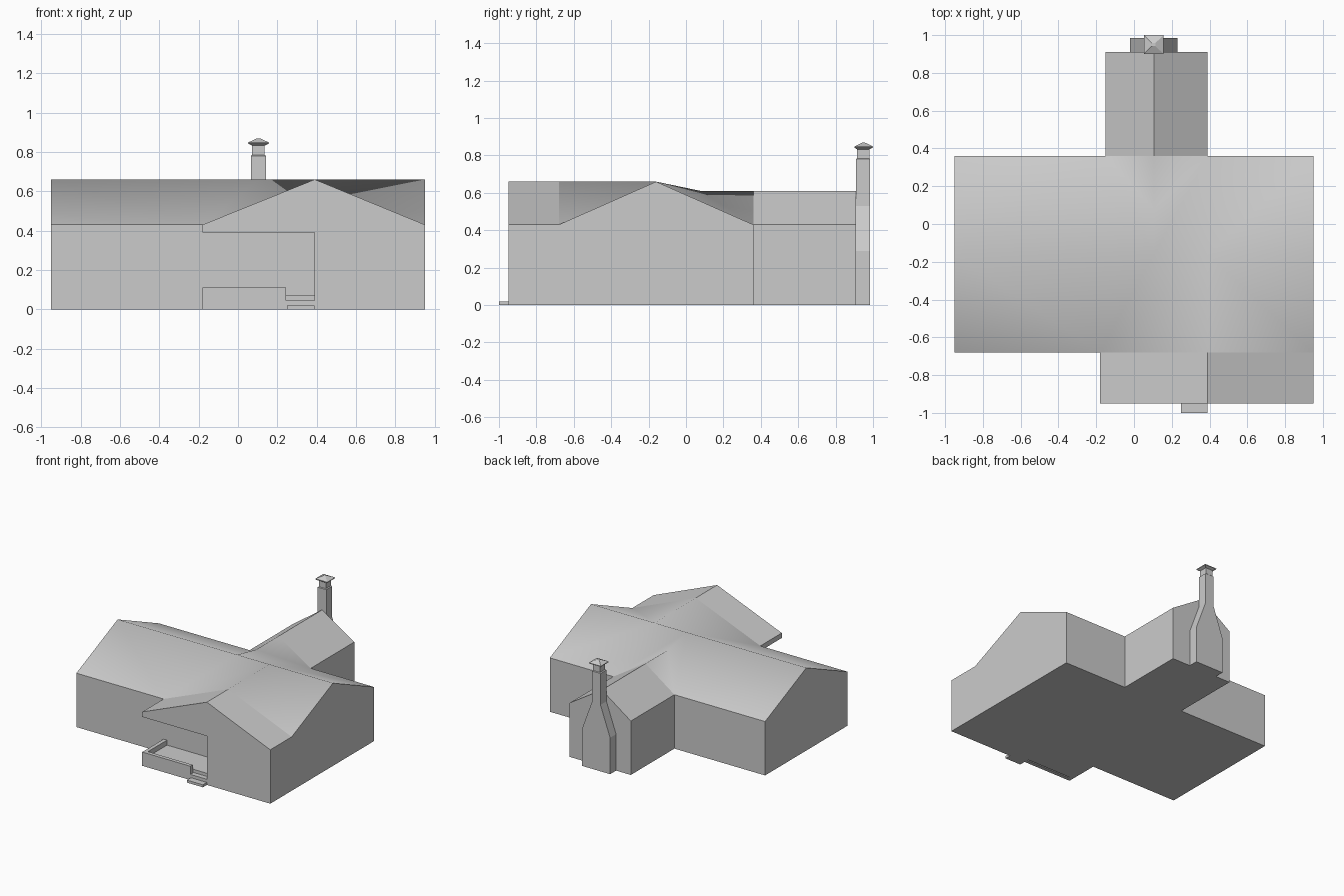
import bpy, bmesh

if "Cube" in bpy.data.objects:
    bpy.data.objects.remove(bpy.data.objects["Cube"])


def make(name, verts, faces, smooth=0):
    """Mesh object from points and faces; the first `smooth` faces shade smooth."""
    me = bpy.data.meshes.new(name)
    me.from_pydata(verts, [], faces)
    bm = bmesh.new()
    bm.from_mesh(me)
    bm.faces.ensure_lookup_table()
    for f in bm.faces[:smooth]:
        f.smooth = True
    bmesh.ops.recalc_face_normals(bm, faces=bm.faces)
    bm.to_mesh(me)
    bm.free()
    ob = bpy.data.objects.new(name, me)
    bpy.context.collection.objects.link(ob)
    return ob


def loft(name, rings):
    """Closed solid through rectangular rings (x0, x1, y0, y1, z)."""
    verts, faces = [], [(3, 2, 1, 0)]
    for x0, x1, y0, y1, z in rings:
        verts += [(x0, y0, z), (x1, y0, z), (x1, y1, z), (x0, y1, z)]
    for r in range(0, 4 * len(rings) - 4, 4):
        for i in range(4):
            j = (i + 1) % 4
            faces.append((r + i, r + j, r + j + 4, r + i + 4))
    n = len(verts)
    faces.append((n - 4, n - 3, n - 2, n - 1))
    return make(name, verts, faces)


def box(name, x0, x1, y0, y1, z0, z1):
    return loft(name, [(x0, x1, y0, y1, z0), (x0, x1, y0, y1, z1)])


# House shell: roof points by name (e = eave, r = ridge, v = valley foot)
EAVE, RIDGE, LOW = 0.43, 0.66, 0.61
pts = {
    "e_fl": (-.95, -.68, EAVE), "e_bl": (-.95, .36, EAVE),
    "e_br": (.95, .36, EAVE), "e_fr": (.95, -.68, EAVE),
    "r_l": (-.95, -.16, RIDGE), "r_r": (.95, -.16, RIDGE),
    "r_front": (.39, -.95, RIDGE), "r_fm": (.39, -.68, RIDGE), "r_fj": (.39, -.16, RIDGE),
    "f_l": (-.18, -.95, EAVE), "f_r": (.95, -.95, EAVE), "v_f": (-.18, -.68, EAVE),
    "r_bj": (.105, -.16, RIDGE), "r_dip": (.105, .08, LOW),
    "r_bm": (.105, .36, LOW), "r_back": (.105, .91, LOW),
    "b_l": (-.15, .91, EAVE), "b_r": (.39, .91, EAVE),
    "v_bl": (-.15, .36, EAVE), "v_br": (.39, .36, EAVE),
    "p_in": (.39, -.68, EAVE), "p_out": (.39, -.95, EAVE),
}
main_roof = ["e_fl v_f r_fj r_bj r_l", "v_f r_fm r_fj", "r_fm e_fr r_fj", "e_fr r_r r_fj",
             "r_l r_bj v_bl e_bl", "r_bj r_dip v_bl", "r_dip r_bm v_bl",
             "r_bj v_br r_dip", "r_dip v_br r_bm", "r_bj r_fj r_r e_br v_br"]
wing_roofs = ["f_l r_front r_fm v_f", "r_front f_r e_fr r_fm",
              "r_bm r_back b_l v_bl", "v_br b_r r_back r_bm"]
gables = ["e_fl r_l e_bl", "e_fr r_r e_br", "f_l p_out f_r r_front", "b_l r_back b_r"]
outline = "e_fl v_f p_in p_out f_r e_fr e_br v_br b_r b_l v_bl e_bl".split()

names = list(pts)
verts = list(pts.values())
faces = [[names.index(n) for n in f.split()] for f in main_roof + wing_roofs + gables]
# Walls dropped from the eave outline, plus the floor
base = len(verts)
verts += [(pts[n][0], pts[n][1], 0) for n in outline]
for i, n in enumerate(outline):
    j = (i + 1) % len(outline)
    faces.append([names.index(n), names.index(outline[j]), base + j, base + i])
faces.append(list(range(base, base + len(outline))))
make("house_shell", verts, faces, smooth=len(main_roof))

# Porch: ceiling beam, floor, low walls and steps
box("porch_ceiling", -.18, .39, -.95, -.68, .39, EAVE)
box("porch_floor", -.155, .39, -.91, -.68, 0, .07)
box("porch_front_wall", -.18, .245, -.95, -.92, 0, .11)
box("porch_side_wall", -.18, -.15, -.92, -.68, 0, .11)
box("porch_upper_step", .245, .39, -.95, -.91, 0, .045)
box("porch_lower_step", .25, .39, -1.0, -.95, 0, .02)

# Chimney: broad hearth tapering to a stack, with a capped top
loft("chimney_stack", [(-.02, .23, .91, .985, 0), (-.02, .23, .91, .985, .29),
                       (.065, .142, .91, .985, .53), (.065, .142, .91, .985, .78),
                       (.072, .135, .915, .98, .785), (.072, .135, .915, .98, .838)])
loft("chimney_cap", [(.072, .135, .915, .98, .832), (.052, .157, .9, 1.0, .842),
                     (.052, .157, .9, 1.0, .848), (.095, .113, .942, .958, .868)])
